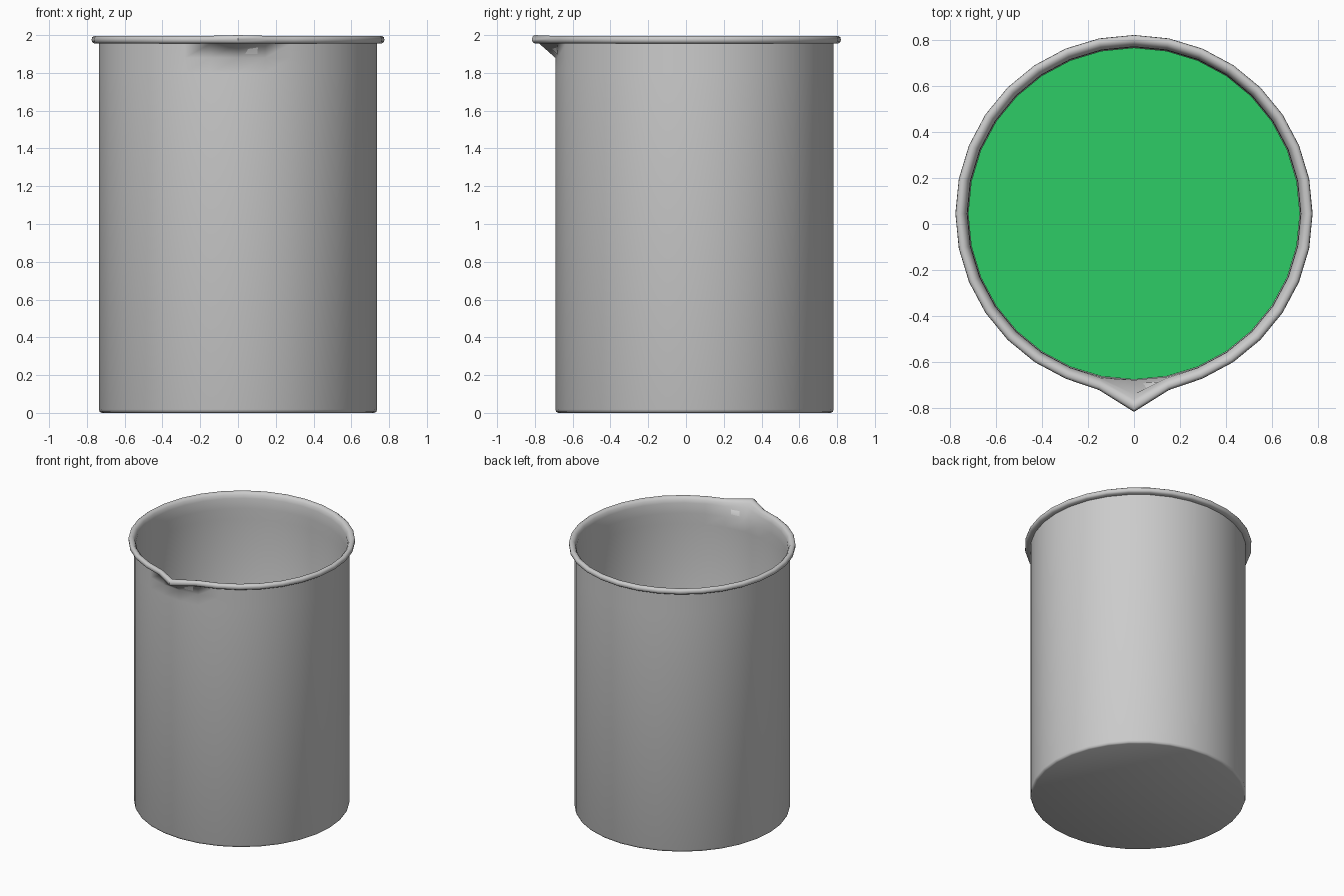
import bpy, bmesh
from math import sin, cos, pi

if "Cube" in bpy.data.objects:
    bpy.data.objects.remove(bpy.data.objects["Cube"])

SIDES = 32
CY = 0.045  # round body sits slightly back because of the spout


def lathe(name, profile, angle=35):
    """Revolve (radius, z, spout pull); radius 0 makes a flat cap."""
    bm = bmesh.new()
    rings = []
    for r, z, pull in profile:
        ring = []
        for i in range(SIDES):
            a = -pi / 2 + 2 * pi * i / SIDES
            p = {0: pull, 1: pull * 0.06, SIDES - 1: pull * 0.06}.get(i, 0)
            lift = 0.004 if i == 0 and pull and z > 1.98 else 0
            ring.append(bm.verts.new(((r + p) * cos(a), CY + (r + p) * sin(a), z + lift)))
        rings.append(ring)
    for a, b in zip(rings, rings[1:]):
        for i in range(SIDES):
            j = (i + 1) % SIDES
            bm.faces.new((a[i], a[j], b[j], b[i]))
    bm.faces.new(rings[0][::-1])
    bm.faces.new(rings[-1])
    bmesh.ops.recalc_face_normals(bm, faces=bm.faces)
    me = bpy.data.meshes.new(name)
    bm.to_mesh(me)
    bm.free()
    ob = bpy.data.objects.new(name, me)
    bpy.context.collection.objects.link(ob)
    bpy.ops.object.select_all(action='DESELECT')
    ob.select_set(True)
    bpy.context.view_layer.objects.active = ob
    bpy.ops.object.shade_smooth_by_angle(angle=angle * pi / 180)
    return ob


# Glass shell: outer wall, rolled lip with spout, inner wall, inner floor
lathe("beaker_glass", [
    (0.722, 0.0, 0), (0.732, 0.005, 0), (0.737, 0.018, 0),
    (0.737, 1.80, 0), (0.737, 1.88, 0), (0.737, 1.955, 0.085),
    (0.762, 1.956, 0.085), (0.773, 1.964, 0.085), (0.775, 1.976, 0.085),
    (0.773, 1.988, 0.085), (0.762, 1.996, 0.085), (0.745, 1.994, 0.08),
    (0.732, 1.98, 0.075), (0.724, 1.955, 0.06), (0.722, 1.88, 0),
    (0.722, 1.80, 0), (0.722, 0.025, 0), (0.715, 0.018, 0),
], 60)

# Liquid filling the lower half
liquid = lathe("liquid", [(0.718, 0.02, 0), (0.72, 0.03, 0), (0.72, 0.95, 0)])
mat = bpy.data.materials.new("green_liquid")
mat.diffuse_color = (0.027, 0.604, 0.133, 1)
mat.use_nodes = True
mat.node_tree.nodes["Principled BSDF"].inputs["Base Color"].default_value = mat.diffuse_color
liquid.data.materials.append(mat)
